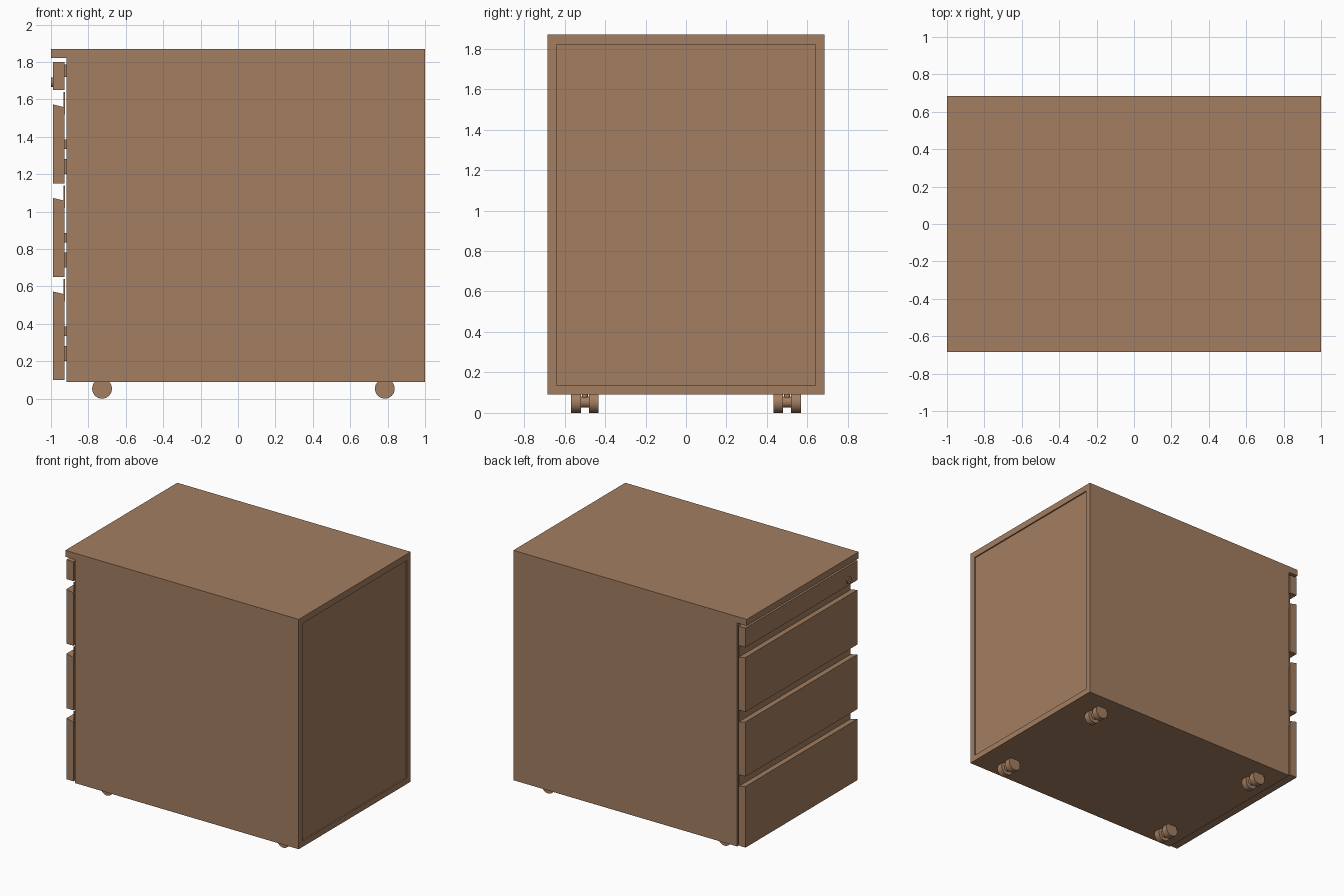
import bpy, math

if "Cube" in bpy.data.objects:
    bpy.data.objects.remove(bpy.data.objects["Cube"])

wood = bpy.data.materials.new("warm_brown")
wood.diffuse_color = (0.37, 0.21, 0.12, 1)
wood.use_nodes = True
wood.node_tree.nodes["Principled BSDF"].inputs["Base Color"].default_value = wood.diffuse_color

W = 0.685            # half width in y
FRONT = -0.917       # front edge of the carcass


def prism(name, profile, y0, y1):
    """Extrude an x-z profile along y."""
    n = len(profile)
    verts = [(x, y, z) for y in (y0, y1) for x, z in profile]
    faces = [list(range(n)), list(range(2 * n - 1, n - 1, -1))]
    faces += [[(i + 1) % n, i, i + n, (i + 1) % n + n] for i in range(n)]
    me = bpy.data.meshes.new(name)
    me.from_pydata(verts, [], faces)
    me.materials.append(wood)
    ob = bpy.data.objects.new(name, me)
    bpy.context.collection.objects.link(ob)
    return ob


def box(name, x0, x1, y0, y1, z0, z1):
    return prism(name, [(x0, z0), (x1, z0), (x1, z1), (x0, z1)], y0, y1)


def cyl(name, r, depth, loc, rot=(0, 0, 0), n=32):
    bpy.ops.mesh.primitive_cylinder_add(vertices=n, radius=r, depth=depth,
                                        location=loc, rotation=rot)
    ob = bpy.context.object
    ob.name = name
    ob.data.materials.append(wood)
    bpy.ops.object.shade_smooth_by_angle(angle=math.radians(40))
    return ob


# Carcass: top, sides, bottom and recessed back panel
T = 0.045
box("top_panel", -1, 1, -W, W, 1.82, 1.87)
box("side_panel_front", FRONT, 1, -W, -W + T, 0.09, 1.82)
box("side_panel_rear", FRONT, 1, W - T, W, 0.09, 1.82)
box("bottom_panel", FRONT, 1, -W + T, W - T, 0.09, 0.09 + T)
box("back_panel", 0.97, 0.99, -W + T, W - T, 0.09 + T, 1.82)

# Drawer fronts with a sloping top edge, grip strip, metal tray and runners
X0, X1 = -0.99, -0.928
for i, (z0, z1) in enumerate([(0.10, 0.573), (0.65, 1.073), (1.15, 1.573)]):
    prism(f"drawer_front_{i}", [(X0, z0), (X1, z0), (X1, z1 - 0.015), (X0, z1)], -W, W)
    box(f"grip_strip_{i}", -0.932, -0.925, -W + 0.005, W - 0.005, z1 - 0.053, z1 + 0.067)
    b = 0.2 + 0.5 * i
    box(f"drawer_floor_{i}", -0.91, 0.85, -0.59, 0.59, b, b + 0.01)
    box(f"drawer_back_{i}", 0.84, 0.85, -0.59, 0.59, b + 0.01, b + 0.18)
    for s, tag in ((-1, "a"), (1, "b")):
        ys = sorted((s * 0.59, s * 0.60))
        box(f"drawer_side_{i}{tag}", -0.91, 0.85, *ys, b, b + 0.18)
        yr = sorted((s * 0.60, s * 0.62))
        box(f"runner_low_{i}{tag}", X1, 0.85, *yr, b, b + 0.08)
        box(f"runner_high_{i}{tag}", X1, -0.85, *yr, b + 0.135, b + 0.185)

# Shallow top drawer with lock
box("top_drawer_front", X0, X1, -W, W, 1.65, 1.80)
box("top_drawer_tray", -0.91, 0.85, -0.59, 0.59, 1.70, 1.715)
for s, tag in ((-1, "a"), (1, "b")):
    box(f"top_runner_{tag}", X1, 0.85, *sorted((s * 0.59, s * 0.62)), 1.72, 1.785)
cyl("lock_cylinder", 0.026, 0.02, (-0.989, -0.575, 1.692), (0, math.pi / 2, 0))
box("lock_keyway", -1, -0.998, -0.578, -0.572, 1.678, 1.706)

# Twin-wheel casters
R = 0.053
side = (math.pi / 2, 0, 0)
for x in (-0.727, 0.785):
    for y in (-0.5, 0.5):
        for d in (-0.044, 0.044):
            cyl("caster_wheel", R, 0.048, (x, y + d, R), side)
        cyl("caster_axle", 0.027, 0.06, (x, y, R), side, 24)
        cyl("caster_stem", 0.015, 0.05, (x, y, 0.072), (0, 0, 0), 16)
